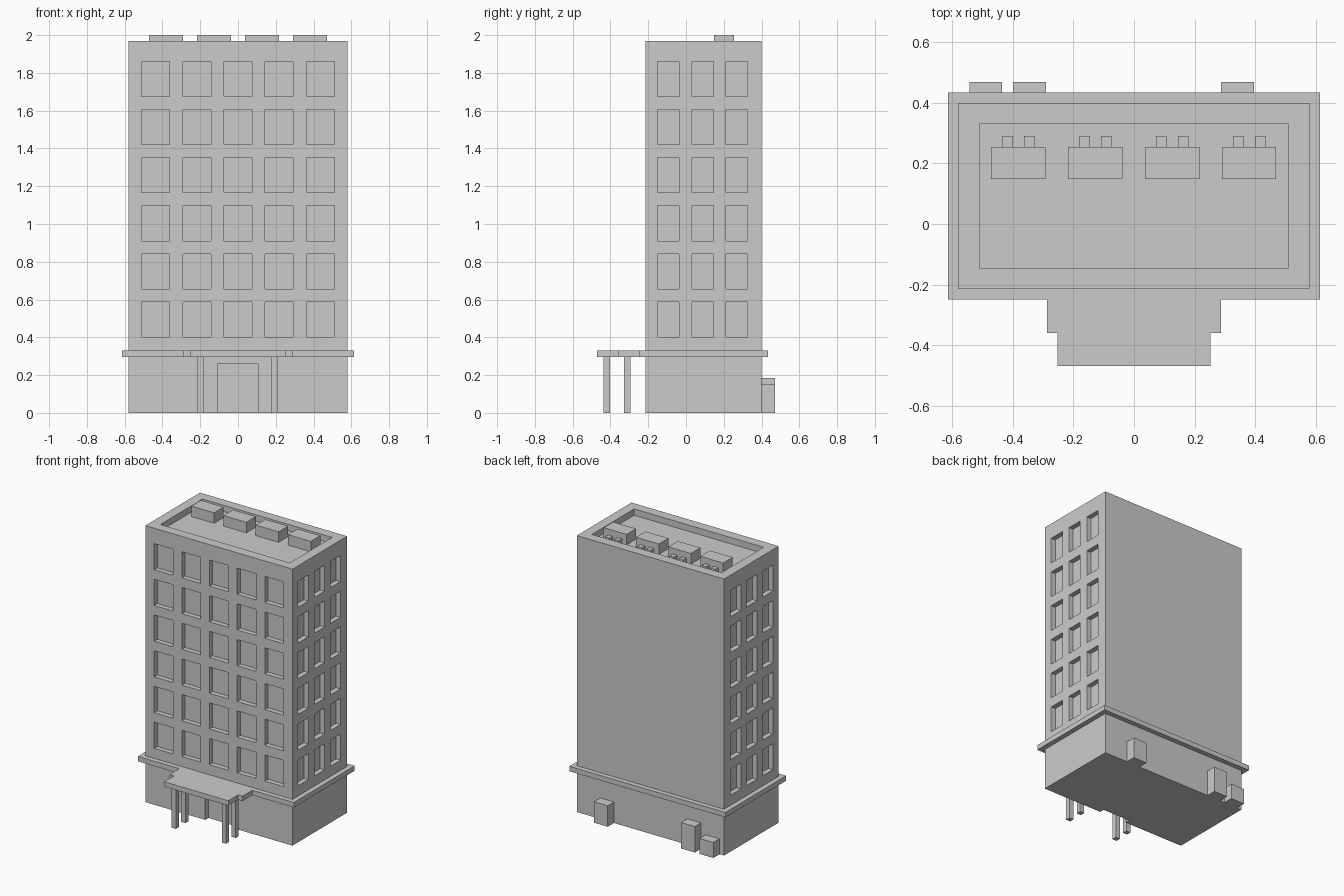
import bpy, bmesh

if "Cube" in bpy.data.objects:
    bpy.data.objects.remove(bpy.data.objects["Cube"])


def boxes(name, ranges):
    """One object made of boxes given as (x0, x1, y0, y1, z0, z1)."""
    bm = bmesh.new()
    for x0, x1, y0, y1, z0, z1 in ranges:
        for v in bmesh.ops.create_cube(bm, size=1)["verts"]:
            v.co = (x1 if v.co.x > 0 else x0,
                    y1 if v.co.y > 0 else y0,
                    z1 if v.co.z > 0 else z0)
    return finish(name, bm)


def slab(name, outline, z0, z1):
    """Extrude a flat outline upwards."""
    bm = bmesh.new()
    face = bm.faces.new([bm.verts.new((x, y, z0)) for x, y in outline])
    top = bmesh.ops.extrude_face_region(bm, geom=[face])["geom"]
    for v in top:
        if isinstance(v, bmesh.types.BMVert):
            v.co.z = z1
    return finish(name, bm)


def finish(name, bm):
    bmesh.ops.recalc_face_normals(bm, faces=bm.faces)
    mesh = bpy.data.meshes.new(name)
    bm.to_mesh(mesh)
    bm.free()
    obj = bpy.data.objects.new(name, mesh)
    bpy.context.collection.objects.link(obj)
    return obj


W, FRONT, BACK, TOP = 0.58, -0.215, 0.40, 1.97
DEPTH = 0.035

# Tower block
tower = boxes("tower", [(-W, W, FRONT, BACK, 0, TOP)])

# Recesses: roof well, doorway, front and side windows
cuts = [(-0.51, 0.51, -0.145, 0.33, 1.925, 2.1),
        (-0.108, 0.108, FRONT - 0.1, FRONT + DEPTH, -0.1, 0.26)]
for floor in range(6):
    z0 = 0.402 + 0.2545 * floor
    z1 = z0 + 0.186
    for i in range(-2, 3):
        x = 0.218 * i
        cuts.append((x - 0.074, x + 0.074, FRONT - 0.1, FRONT + DEPTH, z0, z1))
    for i in (-1, 0, 1):
        y = 0.0875 + 0.181 * i
        cuts.append((W - DEPTH, W + 0.1, y - 0.057, y + 0.057, z0, z1))
        cuts.append((-W - 0.1, -W + DEPTH, y - 0.057, y + 0.057, z0, z1))
cutter = boxes("recess_cutter", cuts)
cutter.hide_render = True
mod = tower.modifiers.new("recesses", "BOOLEAN")
mod.object = cutter
mod.operation = "DIFFERENCE"
mod.solver = "EXACT"
bpy.context.view_layer.objects.active = tower
bpy.ops.object.modifier_apply(modifier=mod.name)
bpy.data.objects.remove(cutter)

# Ledge around the building with the stepped entrance canopy
half = [(0.253, -0.47), (0.253, -0.36), (0.288, -0.36), (0.288, -0.25),
        (0.615, -0.25), (0.615, 0.435)]
slab("ledge_and_canopy", half + [(-x, y) for x, y in reversed(half)], 0.295, 0.33)

# Canopy columns
boxes("canopy_columns", [(x - 0.017, x + 0.017, y - 0.017, y + 0.017, 0, 0.3)
                         for x in (-0.2, 0.195) for y in (-0.42, -0.312)])

# Rooftop units, each with two small stubs behind
for i in range(4):
    x = -0.472 + 0.254 * i
    boxes(f"roof_unit_{i + 1}", [(x, x + 0.18, 0.148, 0.255, 1.92, 2.0)])
    boxes(f"roof_unit_stubs_{i + 1}",
          [(x + d, x + d + 0.035, 0.25, 0.291, 1.92, 1.958) for d in (0.037, 0.109)])

# Utility boxes against the back wall
for n, (x, h) in enumerate(((-0.49, 0.11), (-0.345, 0.185), (0.342, 0.15))):
    boxes(f"utility_box_{n + 1}", [(x - 0.054, x + 0.054, 0.39, 0.47, 0, h)])
